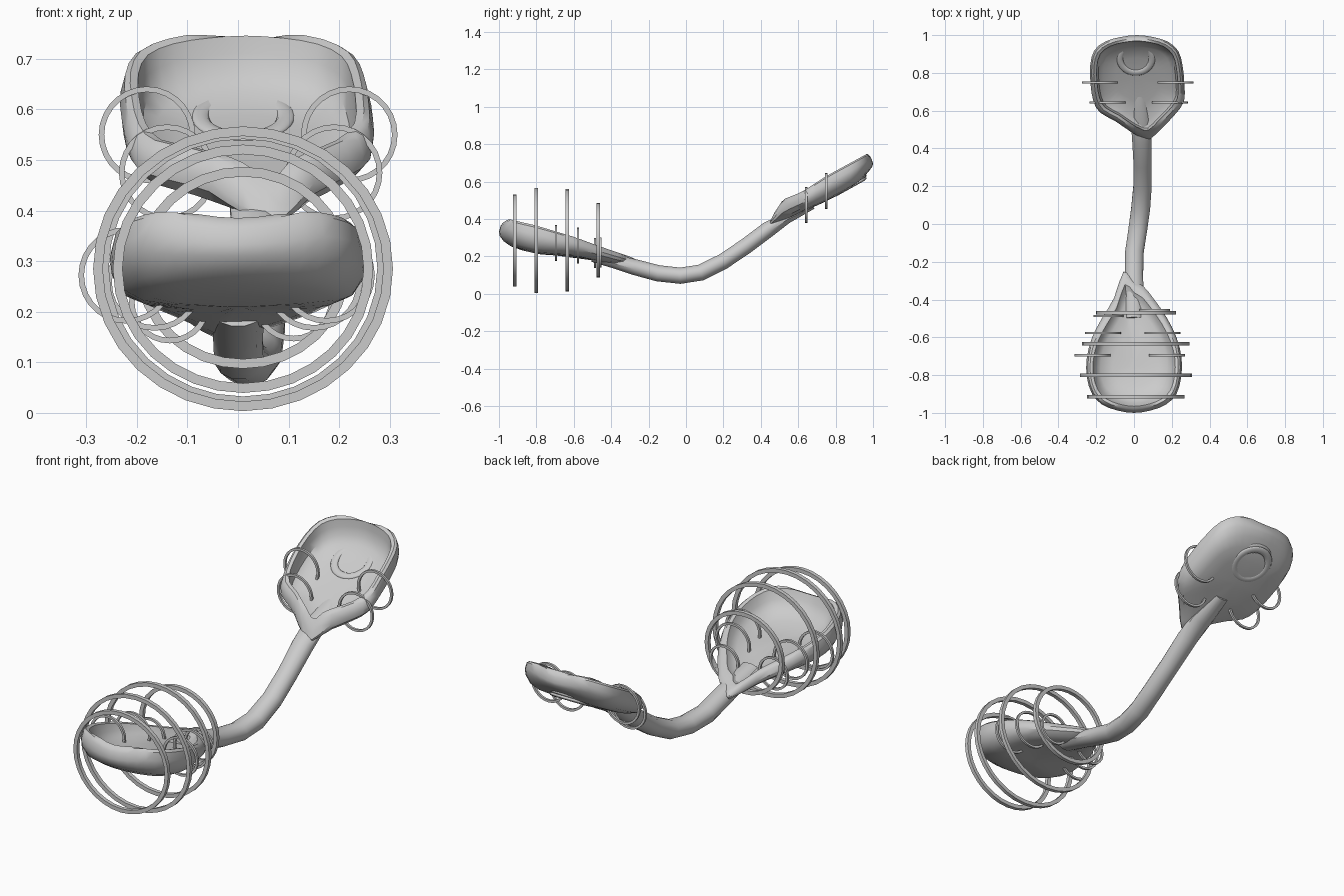
import bpy, bmesh, math
from mathutils import Vector

if "Cube" in bpy.data.objects:
    bpy.data.objects.remove(bpy.data.objects["Cube"])


def interp(table, y):
    if y <= table[0][0]:
        return table[0][1]
    for (a, za), (b, zb) in zip(table, table[1:]):
        if y <= b:
            return za + (zb - za) * (y - a) / (b - a)
    return table[-1][1]


def finish(bm, name, angle=35):
    bmesh.ops.recalc_face_normals(bm, faces=bm.faces)
    me = bpy.data.meshes.new(name)
    bm.to_mesh(me)
    bm.free()
    ob = bpy.data.objects.new(name, me)
    bpy.context.collection.objects.link(ob)
    bpy.ops.object.select_all(action='DESELECT')
    ob.select_set(True)
    bpy.context.view_layer.objects.active = ob
    bpy.ops.object.shade_smooth_by_angle(angle=math.radians(angle))
    return ob


def bridge(bm, loops, caps=True):
    for a, b in zip(loops, loops[1:]):
        n = len(a)
        for i in range(n):
            j = (i + 1) % n
            bm.faces.new((a[i], a[j], b[j], b[i]))
    if caps:
        bm.faces.new(loops[0])
        bm.faces.new(loops[-1])


def refine(pts):
    """Insert a smooth midpoint on every outline edge."""
    out, n = [], len(pts)
    for i in range(n):
        a, b, c, d = [pts[(i + k) % n] for k in (-1, 0, 1, 2)]
        out += [b, tuple((9 * (b[k] + c[k]) - a[k] - d[k]) / 16 for k in (0, 1))]
    return out


def dish(name, outline, centre, bottom, rim, rings):
    """Shell of scaled outlines, heights blended between bottom and rim curves."""
    bm = bmesh.new()
    loops = []
    for s, t in rings:
        loop = []
        for x, y in refine(outline):
            px = centre[0] + (x - centre[0]) * s
            py = centre[1] + (y - centre[1]) * s
            lo, hi = interp(bottom, py), interp(rim, py)
            loop.append(bm.verts.new((px, py, lo + (hi - lo) * t)))
        loops.append(loop)
    bridge(bm, loops)
    return finish(bm, name)


def hoop(name, x, y, z, rx, rz, half, segs=32):
    """Upright hoop of square section, facing along y."""
    bm = bmesh.new()
    loops = []
    for dr, dy in [(-half, -half), (half, -half), (half, half), (-half, half)]:
        loops.append([bm.verts.new((x + (rx + dr) * math.cos(t), y + dy, z + (rz + dr) * math.sin(t)))
                      for t in [math.tau * k / segs for k in range(segs)]])
    bridge(bm, loops + loops[:1], caps=False)
    return finish(bm, name)


# curved handle: x, y, z, half width, half height
path = [(0, -.5, .2, .05, .03), (0, -.38, .172, .052, .038),
        (0, -.27, .142, .05, .044), (.002, -.15, .11, .051, .045), (.02, -.03, .097, .052, .045),
        (.035, .08, .114, .052, .045), (.045, .2, .174, .05, .044), (.045, .32, .255, .049, .044),
        (.042, .44, .345, .053, .044), (.038, .54, .405, .056, .03), (.03, .68, .468, .035, .015)]
bm = bmesh.new()
loops = []
for i, (x, y, z, w, h) in enumerate(path):
    a, b = path[max(i - 1, 0)], path[min(i + 1, len(path) - 1)]
    d = Vector((0, b[1] - a[1], b[2] - a[2])).normalized()
    up = Vector((0, -d.z, d.y))
    loops.append([bm.verts.new(Vector((x, y, z)) + Vector((w * math.cos(t), 0, 0)) + up * h * math.sin(t))
                  for t in [math.tau * (k + .5) / 12 for k in range(12)]])
bridge(bm, loops)
finish(bm, "handle")

# shell sections: outside crown, side wall, rim, inner floor
wall = [(.1, 0), (.5, .02), (.75, .07), (.9, .2), (.985, .45), (1, .68), (.965, .93), (.92, 1), (.86, .97)]
front_shell = wall + [(.8, .7), (.7, .5), (.45, .38), (.1, .35)]
back_shell = wall + [(.85, .7), (.82, .42), (.72, .25), (.45, .18), (.1, .18)]

# front dish
front_outline = [(0, -1), (.09, -.987), (.17, -.955), (.225, -.9), (.25, -.81), (.252, -.71),
                 (.225, -.6), (.17, -.49), (.1, -.39), (.05, -.33), (0, -.3), (-.055, -.25),
                 (-.105, -.39), (-.17, -.5), (-.222, -.6), (-.25, -.71), (-.25, -.81),
                 (-.222, -.9), (-.17, -.955), (-.09, -.987)]
dish("front_dish", front_outline, (0, -.75),
     [(-1, .265), (-.95, .247), (-.8, .212), (-.6, .2), (-.4, .155), (-.25, .13)],
     [(-1, .365), (-.95, .4), (-.8, .365), (-.6, .305), (-.45, .25), (-.25, .182)], front_shell)

# back dish
back_outline = [(.015, 1), (.1, .99), (.18, .965), (.235, .915), (.257, .84), (.267, .74),
                (.265, .65), (.222, .585), (.15, .51), (.085, .45), (.035, .46), (-.02, .49),
                (-.1, .545), (-.18, .59), (-.215, .65), (-.23, .74), (-.232, .84),
                (-.21, .92), (-.15, .967), (-.07, .99)]
dish("back_dish", back_outline, (.018, .78),
     [(.45, .345), (.6, .425), (.75, .495), (.9, .575), (1, .65)],
     [(.45, .40), (.52, .505), (.62, .545), (.75, .63), (.97, .75), (1, .72)], back_shell)

# round moulding on both faces of the back dish
for name, z in (("lower_moulding", .571), ("floor_moulding", .586)):
    bpy.ops.mesh.primitive_torus_add(location=(.01, .875, z), rotation=(math.radians(29), 0, 0),
                                     major_radius=.085, minor_radius=.018,
                                     major_segments=32, minor_segments=8)
    ob = bpy.context.object
    ob.name = name
    ob.scale.z = .5
    bpy.ops.object.shade_smooth_by_angle(angle=math.radians(60))

# large hoops around the front dish: y, z, radius x, radius z
for y, z, rx, rz in [(-.915, .285, .248, .236), (-.8, .285, .287, .272),
                     (-.635, .287, .275, .264), (-.47, .287, .202, .19)]:
    hoop("large_hoop", .01, y, z, rx, rz, .0095)

# small hoops through the dish edges
for x, y, z, r in [(-.22, -.695, .272, .09), (.175, -.695, .272, .09),
                   (-.165, -.578, .258, .09), (.15, -.578, .258, .09),
                   (-.135, -.487, .218, .075), (.11, -.456, .222, .075),
                   (-.18, .75, .55, .09), (.22, .75, .55, .09),
                   (-.14, .643, .475, .09), (.19, .643, .475, .09)]:
    hoop("small_hoop", x, y, z, r, r, .0055, segs=28)
